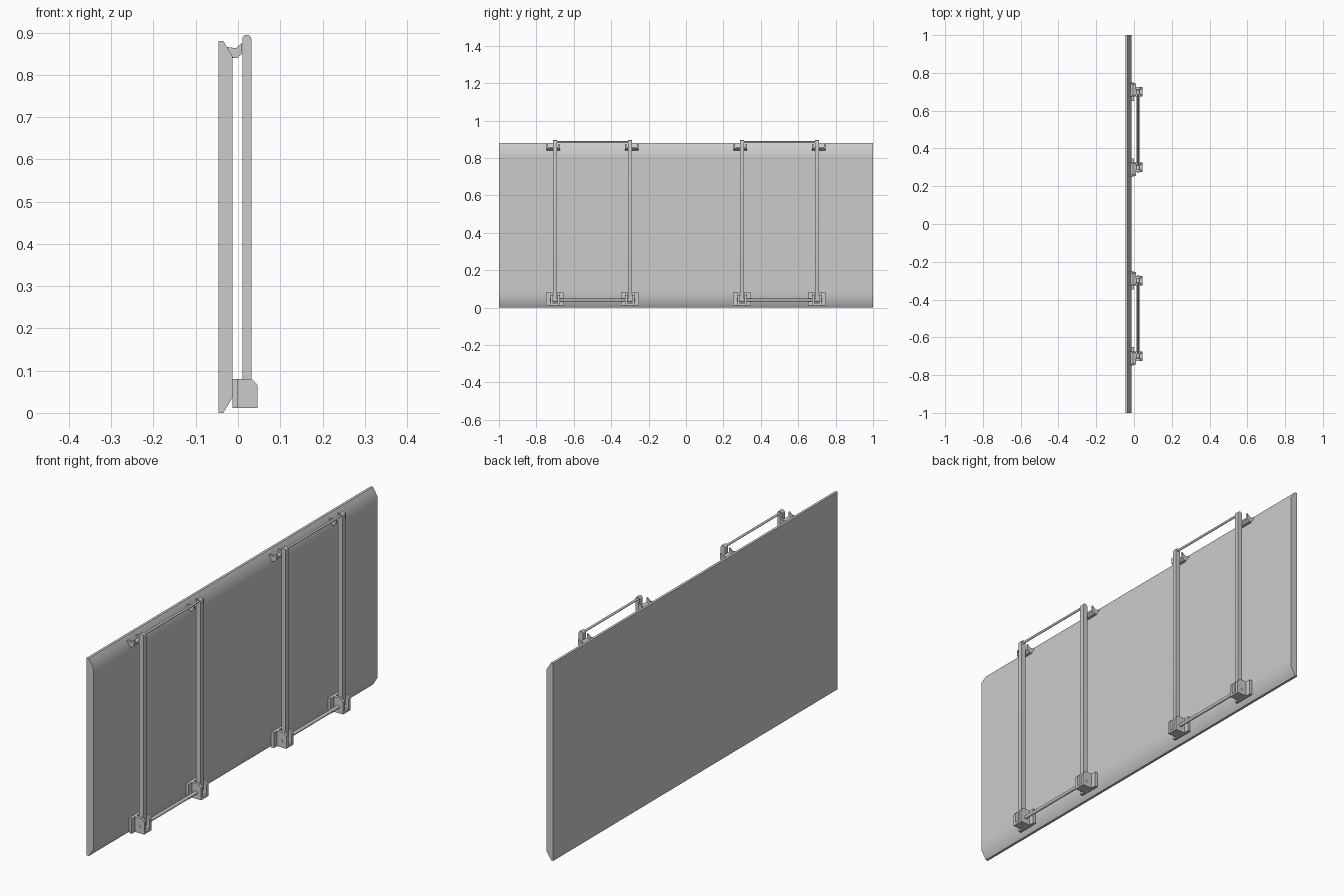
import bpy
import bmesh
import math
from mathutils import Matrix, Vector

cube = bpy.data.objects.get("Cube")
if cube:
    bpy.data.objects.remove(cube, do_unlink=True)

grey = bpy.data.materials.new("plain_grey")
grey.use_nodes = True
colour = (0.6, 0.6, 0.6, 1)
grey.diffuse_color = colour
grey.node_tree.nodes["Principled BSDF"].inputs["Base Color"].default_value = colour


def finish(name, bm, smooth=None):
    bmesh.ops.recalc_face_normals(bm, faces=bm.faces)
    mesh = bpy.data.meshes.new(name)
    bm.to_mesh(mesh)
    bm.free()
    mesh.materials.append(grey)
    obj = bpy.data.objects.new(name, mesh)
    bpy.context.collection.objects.link(obj)
    if smooth:
        bpy.ops.object.select_all(action="DESELECT")
        obj.select_set(True)
        bpy.context.view_layer.objects.active = obj
        bpy.ops.object.shade_smooth_by_angle(angle=math.radians(smooth))
    return obj


def add_prism(bm, outline, y0, y1):
    """Extrude an (x, z) outline along y."""
    y0, y1 = sorted((y0, y1))
    face = bm.faces.new([bm.verts.new((x, y0, z)) for x, z in outline])
    out = bmesh.ops.extrude_face_region(bm, geom=[face])
    moved = [v for v in out["geom"] if isinstance(v, bmesh.types.BMVert)]
    bmesh.ops.translate(bm, verts=moved, vec=(0, y1 - y0, 0))


def box_outline(x0, x1, z0, z1):
    return [(x0, z0), (x1, z0), (x1, z1), (x0, z1)]


def rod(name, x, z, radius, y0, y1):
    bm = bmesh.new()
    place = Matrix.Translation((x, (y0 + y1) / 2, z)) @ Matrix.Rotation(math.pi / 2, 4, "X")
    bmesh.ops.create_cone(bm, cap_ends=True, segments=16, radius1=radius,
                          radius2=radius, depth=y1 - y0, matrix=place)
    return finish(name, bm, 40)


# Table top standing on its long edge, bevelled on the inner side
BACK, EDGE, INNER, HEIGHT = -0.046, -0.035, -0.013, 0.88
lower = [(BACK, 0), (EDGE, 0), (INNER, 0.036), (INNER, 0.08)]
upper = [(x, HEIGHT - z) for x, z in reversed(lower)]
bm = bmesh.new()
add_prism(bm, lower + upper, -1, 1)
finish("table_top", bm, 40)

PIVOT_X, PIVOT_Z, TIP_Z, LEG_R = 0.021, 0.04, 0.8845, 0.0105


def leg(name, y):
    arc = [math.pi * i / 8 for i in range(9)]
    outline = [(PIVOT_X + LEG_R * math.cos(a), TIP_Z + LEG_R * math.sin(a)) for a in arc]
    outline += [(PIVOT_X - LEG_R * math.cos(a), PIVOT_Z - LEG_R * math.sin(a)) for a in arc]
    bm = bmesh.new()
    add_prism(bm, outline, y - 0.0105, y + 0.0105)
    finish(name, bm, 40)


def hinge(name, y):
    bm = bmesh.new()
    # mounting flange and floor
    add_prism(bm, box_outline(INNER, 0, 0.012, 0.08), y - 0.048, y + 0.048)
    add_prism(bm, box_outline(0, 0.046, 0.012, 0.021), y - 0.025, y + 0.025)
    # cheeks either side of the leg
    cheek = [(0, 0.012), (0.046, 0.012), (0.046, 0.066), (0.033, 0.08), (0, 0.08)]
    for s in (-1, 1):
        add_prism(bm, cheek, y + s * 0.012, y + s * 0.025)
    finish(name, bm)


def clip(name, y, out):
    bm = bmesh.new()
    # cross bar with a raised lug at each end
    bar = [(INNER, 0.84), (-0.002, 0.84), (0.01, 0.85), (0.01, 0.858),
           (-0.004, 0.85), (-0.02, 0.853)]
    lug = [(-0.012, 0.84), (-0.002, 0.84), (0.01, 0.85), (0.01, 0.876),
           (-0.005, 0.863), (-0.026, 0.866)]
    add_prism(bm, bar, y - out * 0.017, y + out * 0.037)
    for a, b in ((-0.025, -0.017), (0.037, 0.045)):
        add_prism(bm, lug, y + out * a, y + out * b)
    finish(name, bm)


# Two folding leg frames
for frame, centre in (("front", -0.5), ("rear", 0.5)):
    for end, out in (("near", -1), ("far", 1)):
        y = centre + out * 0.2
        leg(f"{frame}_{end}_leg", y)
        hinge(f"{frame}_{end}_hinge", y)
        clip(f"{frame}_{end}_clip", y, out)
    rod(f"{frame}_foot_bar", PIVOT_X, TIP_Z, 0.005, centre - 0.2, centre + 0.2)
    rod(f"{frame}_pivot_bar", PIVOT_X, PIVOT_Z, 0.0075, centre - 0.2265, centre + 0.2265)
